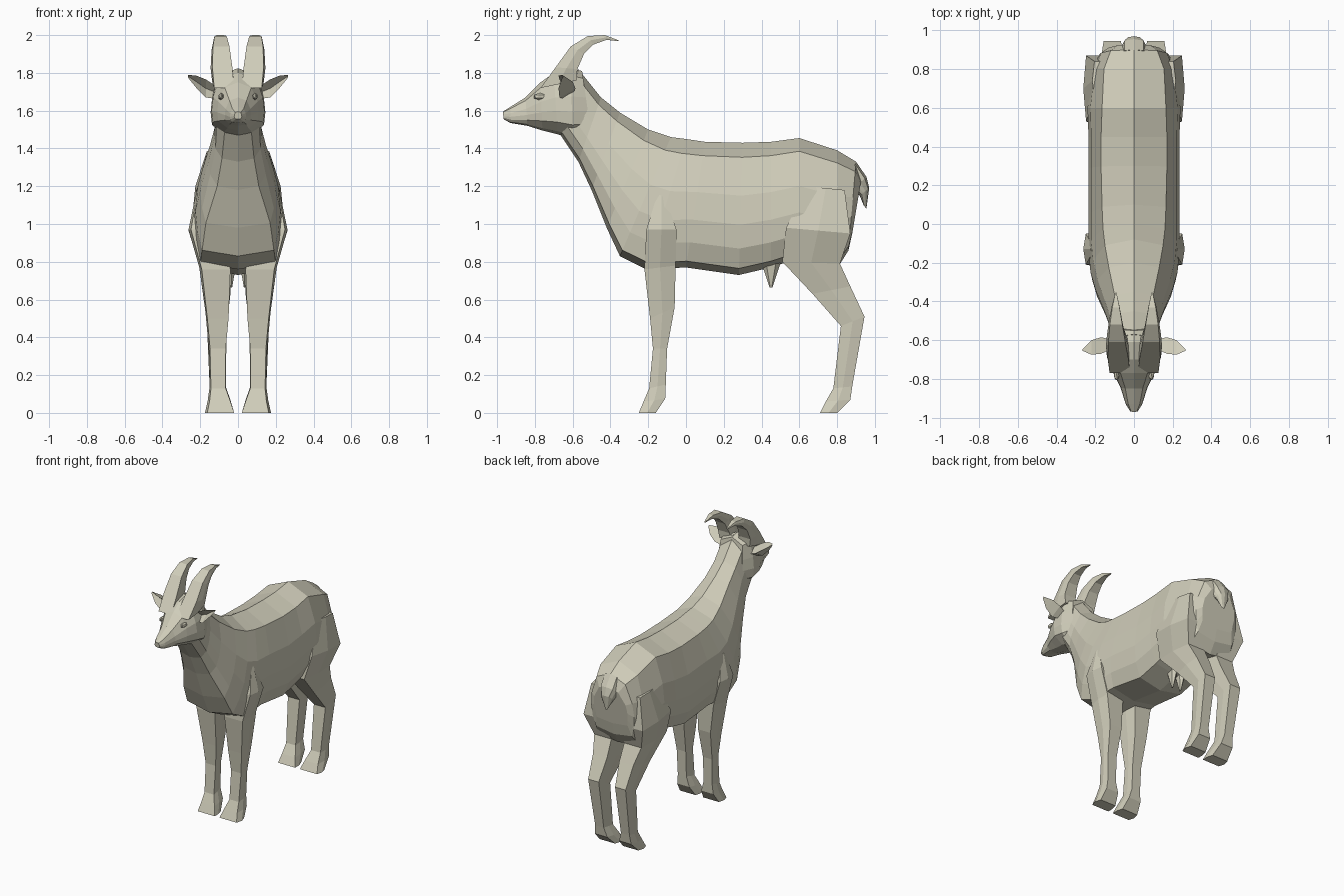
import bpy, bmesh
from mathutils import Vector, Matrix

old = bpy.data.objects.get("Cube")
if old:
    bpy.data.objects.remove(old, do_unlink=True)

# One pale hide colour for the whole animal
hide = bpy.data.materials.new("pale_hide")
hide.use_nodes = True
COLOUR = (0.63, 0.61, 0.49, 1.0)
hide.diffuse_color = COLOUR
hide.node_tree.nodes["Principled BSDF"].inputs["Base Color"].default_value = COLOUR


def finish(name, bm):
    bmesh.ops.recalc_face_normals(bm, faces=bm.faces)
    mesh = bpy.data.meshes.new(name)
    bm.to_mesh(mesh)
    bm.free()
    mesh.materials.append(hide)
    obj = bpy.data.objects.new(name, mesh)
    bpy.context.collection.objects.link(obj)
    return obj


def loft(name, rings):
    """Skin a list of equal point rings and cap both ends."""
    bm = bmesh.new()
    loops = [[bm.verts.new(p) for p in ring] for ring in rings]
    for a, b in zip(loops, loops[1:]):
        for i in range(len(a)):
            j = (i + 1) % len(a)
            bm.faces.new((a[i], a[j], b[j], b[i]))
    bm.faces.new(loops[0])
    bm.faces.new(loops[-1])
    return finish(name, bm)


def trunk_ring(ty, tz, by, bz, w_top, w, w_low):
    """Symmetric section from a top point to a bottom point."""
    top, bottom = Vector((0, ty, tz)), Vector((0, by, bz))
    half = [(w_top, .11), (w * .94, .4), (w, .62), (w * .95, .8), (w_low, .95)]
    right = [top.lerp(bottom, t) + Vector((x, 0, 0)) for x, t in half]
    left = [Vector((-p.x, p.y, p.z)) for p in reversed(right)]
    return [top] + right + [bottom] + left


def limb_ring(side, fy, fz, by, bz, x_in, x_out):
    """Six-sided section from a front edge to a back edge."""
    front, back = Vector((0, fy, fz)), Vector((0, by, bz))
    inset = (x_out - x_in) * .08
    spots = [(x_in, 0), (x_out - inset, 0), (x_out, .5),
             (x_out - inset, 1), (x_in + inset, 1), (x_in, .5)]
    return [front.lerp(back, t) + Vector((side * x, 0, 0)) for x, t in spots]


def ear_ring(side, x, low, high, front, back):
    """Crescent section, hollow towards the front."""
    mid = (low + high) / 2
    hollow = front * .4 + back * .6
    return [Vector((side * x, y, z)) for y, z in
            ((front, high), (back, mid), (front, low), (hollow, mid))]


# Neck and trunk, from nape to rump
loft("body", [trunk_ring(*r) for r in (
    (-.57, 1.82, -.67, 1.48, .09, .12, .07),
    (-.45, 1.67, -.57, 1.33, .09, .125, .085),
    (-.35, 1.59, -.50, 1.18, .10, .155, .11),
    (-.20, 1.50, -.42, .98, .13, .20, .17),
    (-.08, 1.46, -.35, .83, .15, .225, .19),
    (0, 1.45, -.21, .76, .16, .235, .20),
    (.10, 1.435, 0, .77, .165, .235, .19),
    (.30, 1.43, .28, .73, .17, .235, .18),
    (.45, 1.435, .45, .77, .17, .235, .18),
    (.60, 1.455, .60, .82, .165, .24, .18),
    (.80, 1.39, .81, .78, .155, .215, .17),
    (.90, 1.33, .86, .86, .12, .18, .15),
    (.93, 1.25, .88, .95, .08, .14, .13))])

# Head, from muzzle to nape
loft("head", [trunk_ring(*r) for r in (
    (-.97, 1.595, -.965, 1.555, .014, .02, .012),
    (-.93, 1.62, -.93, 1.535, .03, .043, .03),
    (-.85, 1.67, -.84, 1.52, .045, .07, .045),
    (-.77, 1.75, -.76, 1.495, .07, .11, .055),
    (-.70, 1.80, -.68, 1.475, .10, .14, .07),
    (-.61, 1.825, -.60, 1.45, .11, .145, .07),
    (-.55, 1.81, -.50, 1.46, .09, .11, .07))])

# Tail
loft("tail", [trunk_ring(*r) for r in (
    (.90, 1.33, .86, 1.22, .05, .07, .05),
    (.955, 1.25, .88, 1.17, .05, .065, .04),
    (.97, 1.19, .92, 1.15, .03, .05, .03),
    (.955, 1.08, .94, 1.10, .008, .012, .008))])

FRONT_LEG = (
    (-.25, 0, -.16, 0, .02, .175),
    (-.225, .06, -.11, .075, .04, .16),
    (-.195, .13, -.107, .15, .065, .15),
    (-.175, .34, -.10, .34, .065, .155),
    (-.19, .50, -.06, .56, .05, .172),
    (-.22, .76, -.055, .78, .04, .205),
    (-.21, .97, -.05, .97, .10, .262),
    (-.15, 1.16, -.11, 1.14, .10, .225))

BACK_LEG = (
    (.71, 0, .80, 0, .02, .175),
    (.74, .06, .87, .07, .04, .16),
    (.78, .13, .88, .14, .065, .15),
    (.82, .46, .945, .51, .06, .165),
    (.67, .63, .87, .67, .04, .18),
    (.51, .80, .815, .79, .04, .21),
    (.53, .98, .87, .95, .08, .262),
    (.64, 1.20, .84, 1.18, .08, .215))

HORN = (
    (-.77, 1.72, -.58, 1.76, .02, .135),
    (-.69, 1.83, -.575, 1.82, .03, .145),
    (-.61, 1.94, -.54, 1.90, .045, .14),
    (-.52, 1.995, -.49, 1.95, .06, .13),
    (-.43, 2.0, -.42, 1.975, .075, .115),
    (-.355, 1.972, -.36, 1.968, .09, .097))

EAR = (
    (.10, 1.66, 1.72, -.64, -.60),
    (.17, 1.67, 1.765, -.67, -.585),
    (.22, 1.72, 1.785, -.675, -.60),
    (.265, 1.775, 1.79, -.655, -.645))

# Paired parts
for side, label in ((1, "left"), (-1, "right")):
    for part, rows in (("front_leg", FRONT_LEG), ("back_leg", BACK_LEG), ("horn", HORN)):
        loft(f"{label}_{part}", [limb_ring(side, *r) for r in rows])
    loft(f"{label}_ear", [ear_ring(side, *r) for r in EAR])

    # Eye
    bm = bmesh.new()
    bmesh.ops.create_icosphere(bm, subdivisions=1, radius=1)
    bmesh.ops.transform(bm, verts=bm.verts, matrix=Matrix.Translation((side * .09, -.775, 1.675))
                        @ Matrix.Diagonal((.016, .035, .02, 1)))
    finish(f"{label}_eye", bm)

    # Teat
    bm = bmesh.new()
    bmesh.ops.create_cone(bm, segments=6, radius1=.008, radius2=.055, depth=.14, cap_ends=True)
    bmesh.ops.transform(bm, verts=bm.verts, matrix=Matrix.Translation((side * .035, .45, .735))
                        @ Matrix.Diagonal((.6, 1, 1, 1)))
    finish(f"{label}_teat", bm)
